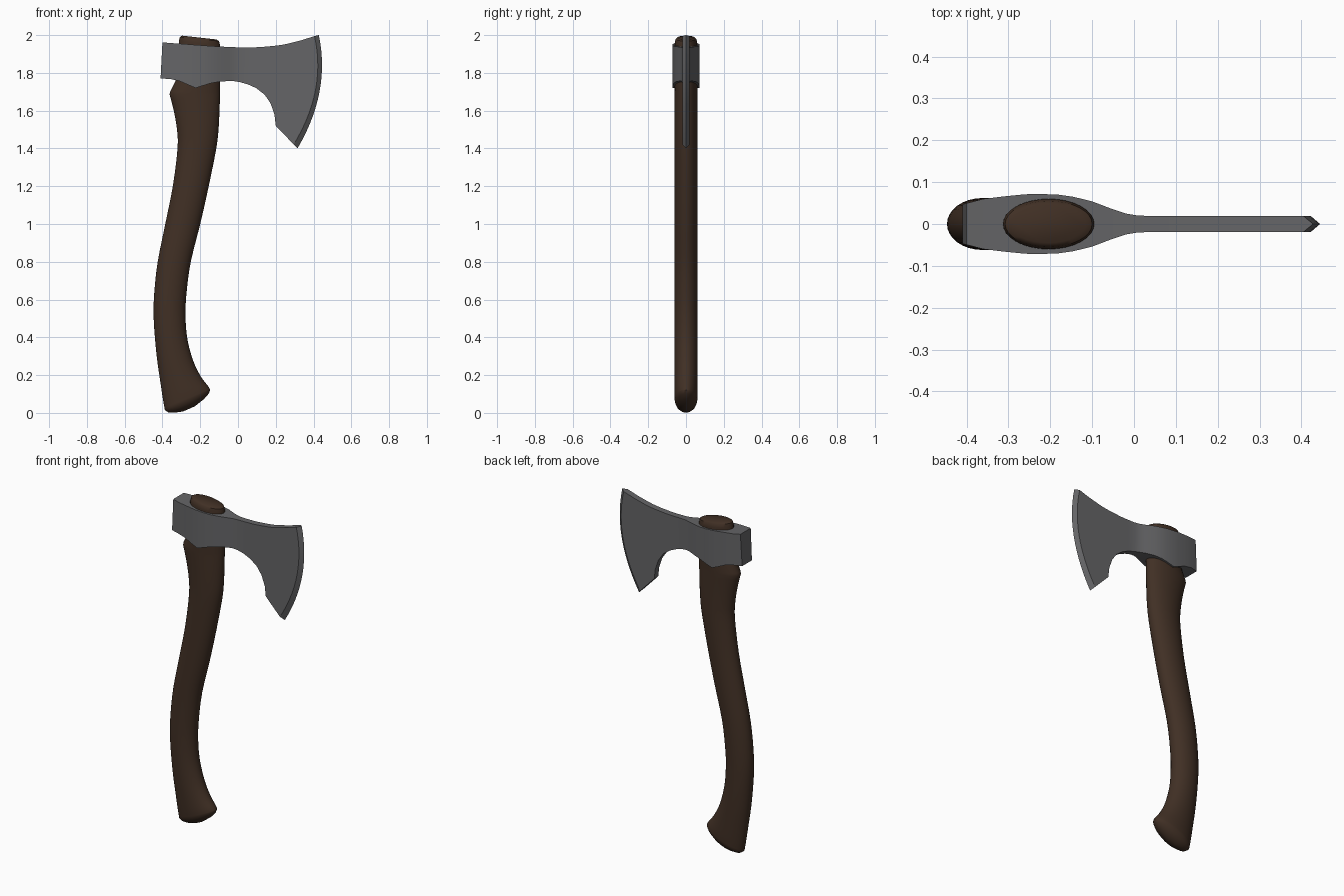
import bpy, bmesh, math
from mathutils import Vector


def material(name, rgb):
    m = bpy.data.materials.new(name)
    m.diffuse_color = (*rgb, 1)
    return m


def skin(name, rings, mat, cap_start, cap_end, angle):
    """Bridge closed rings of equal length into one object."""
    bm = bmesh.new()
    vs = [[bm.verts.new(p) for p in r] for r in rings]
    n = len(vs[0])
    for a, b in zip(vs, vs[1:]):
        for i in range(n):
            j = (i + 1) % n
            bm.faces.new((a[i], a[j], b[j], b[i]))
    if cap_start:
        bm.faces.new(vs[0])
    if cap_end:
        bm.faces.new(vs[-1])
    bmesh.ops.remove_doubles(bm, verts=bm.verts, dist=1e-5)
    bmesh.ops.recalc_face_normals(bm, faces=bm.faces)
    me = bpy.data.meshes.new(name)
    bm.to_mesh(me)
    bm.free()
    ob = bpy.data.objects.new(name, me)
    bpy.context.collection.objects.link(ob)
    me.materials.append(mat)
    bpy.context.view_layer.objects.active = ob
    ob.select_set(True)
    bpy.ops.object.shade_smooth_by_angle(angle=math.radians(angle))
    ob.select_set(False)
    return ob


def catmull(rows, steps):
    """Smoothly interpolate rows of numbers."""
    out = []
    for i in range(len(rows) - 1):
        p = [rows[max(0, min(len(rows) - 1, i + k))] for k in (-1, 0, 1, 2)]
        for s in range(steps):
            t = s / steps
            out.append([0.5 * (2 * b + (c - a) * t + (2 * a - 5 * b + 4 * c - d) * t * t
                               + (3 * b - a - 3 * c + d) * t ** 3) for a, b, c, d in zip(*p)])
    return out + [list(rows[-1])]


wood = material("dark wood", (0.052, 0.029, 0.018))
steel = material("grey steel", (0.13, 0.13, 0.135))

# Handle: oval sections given by back point, front point and half thickness
butt = [(-.29, .008, -.23, .034, .015), (-.335, .001, -.18, .073, .040),
        (-.37, .003, -.155, .102, .053), (-.387, .015, -.147, .122, .060)]
shaft = [(-.387, .015, -.147, .122, .060), (-.397, .07, -.157, .14, .062),
         (-.412, .17, -.195, .19, .062), (-.428, .28, -.235, .27, .062),
         (-.44, .40, -.268, .39, .062), (-.447, .52, -.278, .52, .062),
         (-.443, .64, -.272, .64, .062), (-.425, .80, -.25, .80, .062),
         (-.385, 1.0, -.20, 1.0, .062), (-.345, 1.2, -.155, 1.2, .062),
         (-.32, 1.4, -.115, 1.4, .062), (-.323, 1.5, -.103, 1.5, .062),
         (-.34, 1.6, -.098, 1.6, .062), (-.362, 1.685, -.095, 1.685, .062)]
top = [(-.36, 1.70, -.095, 1.70, .062), (-.33, 1.76, -.095, 1.76, .062),
       (-.315, 1.82, -.095, 1.80, .061), (-.313, 1.97, -.095, 1.945, .060),
       (-.308, 1.99, -.10, 1.968, .055), (-.295, 1.997, -.115, 1.977, .045)]
rings = []
for xl, zl, xr, zr, t in butt[:-1] + catmull(shaft, 3) + top:
    l, r = Vector((xl, 0, zl)), Vector((xr, 0, zr))
    ring = []
    for k in range(32):
        a = math.tau * k / 32
        ring.append((l + r) / 2 + (r - l) / 2 * math.cos(a) + Vector((0, t * math.sin(a), 0)))
    rings.append(ring)
skin("handle", rings, wood, True, True, 40)

# Axe head: half thickness along x
WIDTH = [(-.41, .047), (-.36, .060), (-.31, .066), (-.26, .071), (-.22, .072), (-.18, .070),
         (-.145, .065), (-.10, .054), (-.05, .035), (-.02, .025), (.01, .020), (.05, .019), (1, .019)]


def half_width(x):
    for (x0, w0), (x1, w1) in zip(WIDTH, WIDTH[1:]):
        if x <= x1:
            return w0 + (w1 - w0) * max(0, x - x0) / (x1 - x0)


# Stations from poll to cutting edge: top x, z, bottom x, z, forward bow
stations = [(-.40, 1.962, -.41, 1.77, 0), (-.36, 1.958, -.36, 1.768, 0),
            (-.31, 1.955, -.31, 1.757, 0), (-.26, 1.951, -.26, 1.735, 0),
            (-.225, 1.948, -.225, 1.72, 0), (-.18, 1.945, -.18, 1.734, 0),
            (-.145, 1.942, -.145, 1.745, 0), (-.10, 1.94, -.10, 1.753, 0),
            (-.05, 1.937, -.05, 1.757, 0), (-.02, 1.936, -.02, 1.756, 0),
            (.01, 1.935, .01, 1.751, 0), (.06, 1.935, .05, 1.74, 0),
            (.11, 1.936, .095, 1.72, 0), (.16, 1.94, .14, 1.686, 0),
            (.20, 1.944, .172, 1.64, 0), (.235, 1.949, .193, 1.58, 0),
            (.26, 1.954, .20, 1.52, .01), (.34, 1.974, .25, 1.468, .035),
            (.405, 1.995, .295, 1.421, .06), (.428, 2.0, .315, 1.40, .06)]
ROWS = 14
rings = []
for i, (xt, zt, xb, zb, bow) in enumerate(stations):
    side = []
    for k in range(ROWS + 1):
        v = k / ROWS
        x = xt + (xb - xt) * v + bow * 4 * v * (1 - v)
        w = 0 if i == len(stations) - 1 else half_width(x)
        side.append((x, w, zt + (zb - zt) * v))
    rings.append(side + [(x, -w, z) for x, w, z in reversed(side)])
skin("axe_head", rings, steel, True, False, 30)
